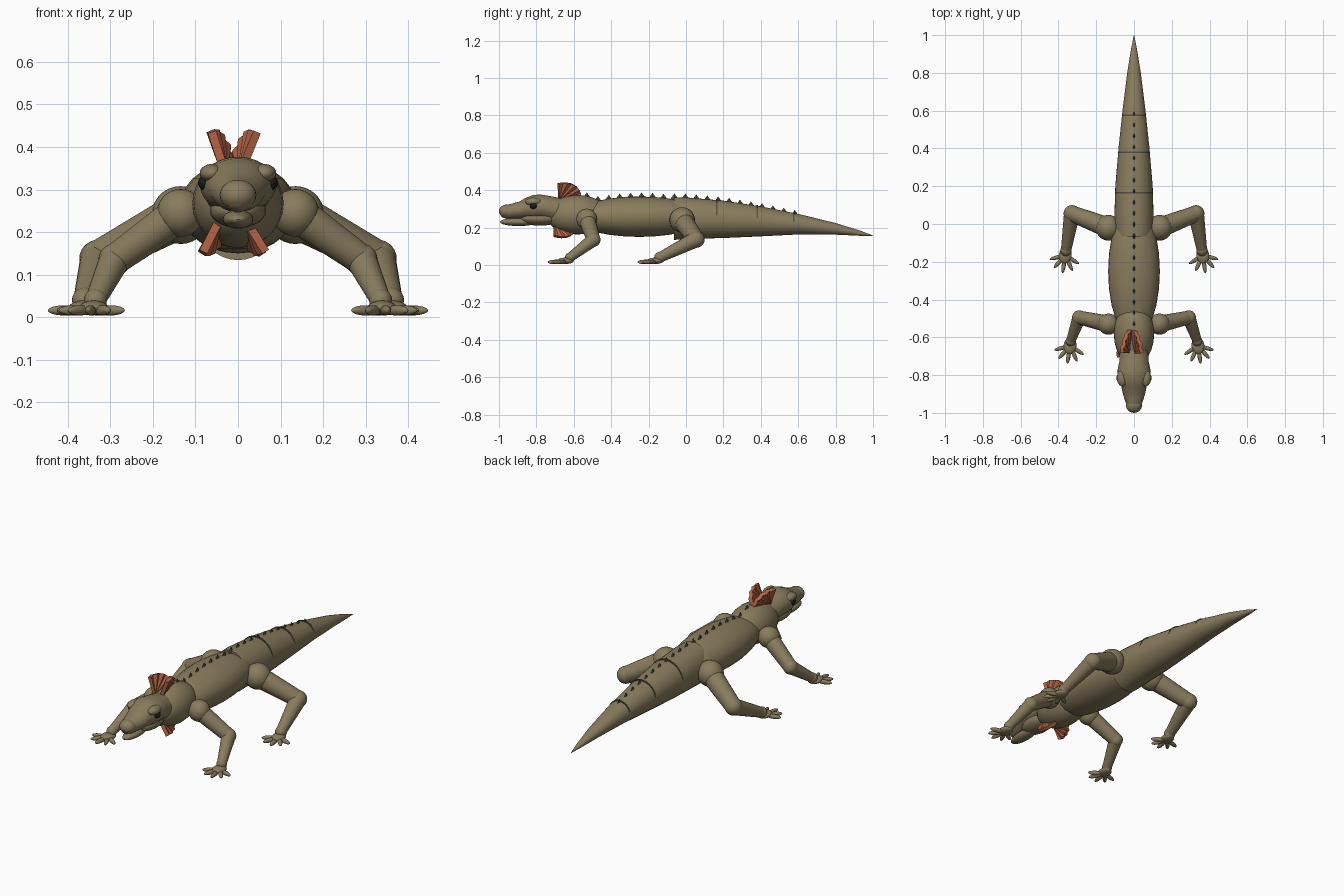
import bpy, bmesh, math
from mathutils import Vector

cube = bpy.data.objects.get("Cube")
if cube:
    bpy.data.objects.remove(cube)


def material(name, rgb):
    m = bpy.data.materials.new(name)
    m.use_nodes = True
    m.diffuse_color = (*rgb, 1)
    m.node_tree.nodes["Principled BSDF"].inputs["Base Color"].default_value = (*rgb, 1)
    return m


SKIN = material("olive skin", (0.25, 0.2, 0.11))
SPINE = material("dark olive", (0.09, 0.08, 0.05))
FRILL = material("rust orange", (0.46, 0.13, 0.06))
EYE = material("eye black", (0.012, 0.01, 0.01))


def finish(name, bm, mat, smooth=True):
    bmesh.ops.recalc_face_normals(bm, faces=bm.faces)
    me = bpy.data.meshes.new(name)
    bm.to_mesh(me)
    bm.free()
    for p in me.polygons:
        p.use_smooth = smooth
    me.materials.append(mat)
    ob = bpy.data.objects.new(name, me)
    bpy.context.collection.objects.link(ob)
    if smooth:
        bpy.ops.object.select_all(action="DESELECT")
        ob.select_set(True)
        bpy.context.view_layer.objects.active = ob
        bpy.ops.object.shade_smooth_by_angle(angle=math.radians(40))
    return ob


def ellipsoid(name, center, radii, mat=SKIN, turn=0):
    bm = bmesh.new()
    bmesh.ops.create_uvsphere(bm, u_segments=24, v_segments=14, radius=1)
    bmesh.ops.scale(bm, vec=radii, verts=bm.verts)
    ob = finish(name, bm, mat)
    ob.location = center
    ob.rotation_euler.z = turn
    return ob


def loft(name, sections, mat=SKIN, n=36):
    """Elliptical rings (y, z, half width, half height) joined along y."""
    bm = bmesh.new()
    rings = [[bm.verts.new((rx * math.cos(i * math.tau / n), y, z + rz * math.sin(i * math.tau / n)))
              for i in range(n)] for y, z, rx, rz in sections]
    for a, b in zip(rings, rings[1:]):
        for i in range(n):
            bm.faces.new((a[i], a[(i + 1) % n], b[(i + 1) % n], b[i]))
    bm.faces.new(rings[0])
    bm.faces.new(rings[-1])
    return finish(name, bm, mat)


def limb(name, a, b, ra, rb):
    a, b = Vector(a), Vector(b)
    bm = bmesh.new()
    bmesh.ops.create_cone(bm, segments=24, radius1=ra, radius2=rb, depth=(b - a).length, cap_ends=True)
    ob = finish(name, bm, SKIN)
    ob.location = (a + b) / 2
    ob.rotation_euler = (b - a).to_track_quat("Z", "Y").to_euler()


# Torso, shoulders and tail
ellipsoid("torso", (0, -0.25, 0.258), (0.137, 0.36, 0.108))
ellipsoid("shoulders", (0, -0.58, 0.268), (0.107, 0.17, 0.105))
tail = [(-0.065, 0.248, 0.1, 0.114), (0.0, 0.25, 0.105, 0.111), (0.2, 0.244, 0.099, 0.1),
        (0.4, 0.233, 0.082, 0.08), (0.6, 0.218, 0.061, 0.055), (0.8, 0.193, 0.036, 0.031),
        (0.93, 0.17, 0.015, 0.014), (1.0, 0.156, 0.001, 0.001)]
loft("tail", tail)


def tail_at(y):
    for a, b in zip(tail, tail[1:]):
        if y <= b[0]:
            t = (y - a[0]) / (b[0] - a[0])
            return [p + (q - p) * t for p, q in zip(a, b)]


# Dark bands just breaking through the top of the tail
for y in (0.165, 0.38, 0.575):
    _, z, rx, rz = tail_at(y)
    loft("tail_band", [(y - 0.004, z + 0.006, rx - 0.001, rz - 0.001),
                       (y + 0.004, z + 0.006, rx - 0.001, rz - 0.001)], SPINE)

# Row of diamond spines along the back
for i in range(20):
    y = -0.53 + i * 0.0585
    if y > 0:
        _, z, _, rz = tail_at(y)
        top = z + rz
    else:
        top = max(0.258 + 0.108 * math.sqrt(max(0, 1 - ((y + 0.25) / 0.36) ** 2)),
                  0.268 + 0.105 * math.sqrt(max(0, 1 - ((y + 0.58) / 0.17) ** 2)),
                  0.361 if y > -0.065 else 0)
    size = 1 - 0.4 * abs(y + 0.15)
    bm = bmesh.new()
    bmesh.ops.create_cone(bm, segments=4, radius1=1, radius2=0, depth=1, cap_ends=True)
    bmesh.ops.scale(bm, vec=(0.01 * size, 0.025 * size, 0.034 * size), verts=bm.verts)
    finish("back_spine", bm, SPINE, False).location = (0, y, top + 0.005)

# Head: lumpy skull and snout, lower jaw
loft("head", [(-0.995, 0.283, 0.012, 0.012), (-0.985, 0.283, 0.028, 0.027), (-0.96, 0.284, 0.038, 0.037),
              (-0.93, 0.288, 0.05, 0.04), (-0.89, 0.293, 0.061, 0.046), (-0.86, 0.303, 0.067, 0.055),
              (-0.82, 0.308, 0.083, 0.065), (-0.78, 0.31, 0.089, 0.067), (-0.73, 0.303, 0.078, 0.066),
              (-0.68, 0.287, 0.076, 0.072), (-0.62, 0.275, 0.07, 0.075)])
ellipsoid("nose", (0, -0.957, 0.287), (0.043, 0.043, 0.036))
ellipsoid("lower_jaw", (0, -0.895, 0.23), (0.036, 0.1, 0.022))
ellipsoid("jaw_hinge", (0, -0.78, 0.25), (0.066, 0.11, 0.04))
for side in (1, -1):
    ellipsoid("brow", (side * 0.062, -0.815, 0.338), (0.028, 0.045, 0.022))
    ellipsoid("eye", (side * 0.079, -0.815, 0.316), (0.015, 0.02, 0.017), EYE)


# Legs: ball joints, tapered limbs, flat palm and five splayed toes
def leg(prefix, side, joints, radii, foot_turn):
    pts = [(side * x, y, z) for x, y, z in joints]
    for part, p, r in zip(("hip", "knee", "ankle"), pts, radii):
        ellipsoid(prefix + "_" + part, p, (r, r, r))
    limb(prefix + "_upper", pts[0], pts[1], radii[0] * 0.8, radii[1] * 0.95)
    limb(prefix + "_lower", pts[1], pts[2], radii[1] * 0.95, radii[2] * 0.9)
    x, y, _ = pts[2]
    turn = side * foot_turn
    px, py = x + 0.025 * math.sin(turn), y - 0.025 * math.cos(turn)
    ellipsoid(prefix + "_palm", (px, py, 0.022), (0.034, 0.045, 0.017), turn=turn)
    for k in range(-2, 3):
        a = turn + k * math.radians(33)
        reach = 0.055 - 0.005 * abs(k)
        ellipsoid(prefix + "_toe", (px + reach * math.sin(a), py - reach * math.cos(a), 0.016),
                  (0.011, 0.041, 0.012), turn=a)


for side in (1, -1):
    leg("front_leg", side, [(0.135, -0.53, 0.245), (0.29, -0.495, 0.135), (0.335, -0.62, 0.04)],
        (0.056, 0.038, 0.027), 0.15)
    leg("hind_leg", side, [(0.135, -0.02, 0.24), (0.328, 0.055, 0.137), (0.36, -0.14, 0.04)],
        (0.068, 0.045, 0.03), 0.15)


# Ribbed frill fans on the neck and throat
def fan(name, base, up, back):
    base, up, back = Vector(base), Vector(up), Vector(back)
    bm = bmesh.new()
    root = bm.verts.new(base)
    rim = []
    for k in range(9):
        t = k * math.pi / 16
        p = base + up * math.cos(t) + back * math.sin(t)
        p.x += 0.004 * (-1) ** k
        rim.append(bm.verts.new(p))
    for a, b in zip(rim, rim[1:]):
        bm.faces.new((root, a, b))
    ob = finish(name, bm, FRILL, False)
    mod = ob.modifiers.new("thickness", "SOLIDIFY")
    mod.thickness = 0.02
    mod.offset = 0


for side in (1, -1):
    fan("neck_frill", (-0.012 + side * 0.02, -0.682, 0.345), (side * 0.033, 0, 0.09),
        (-side * 0.016, 0.12, 0.025))
    fan("throat_frill", (-0.012 + side * 0.035, -0.705, 0.222), (side * 0.038, 0, -0.068),
        (-side * 0.01, 0.11, -0.03))
